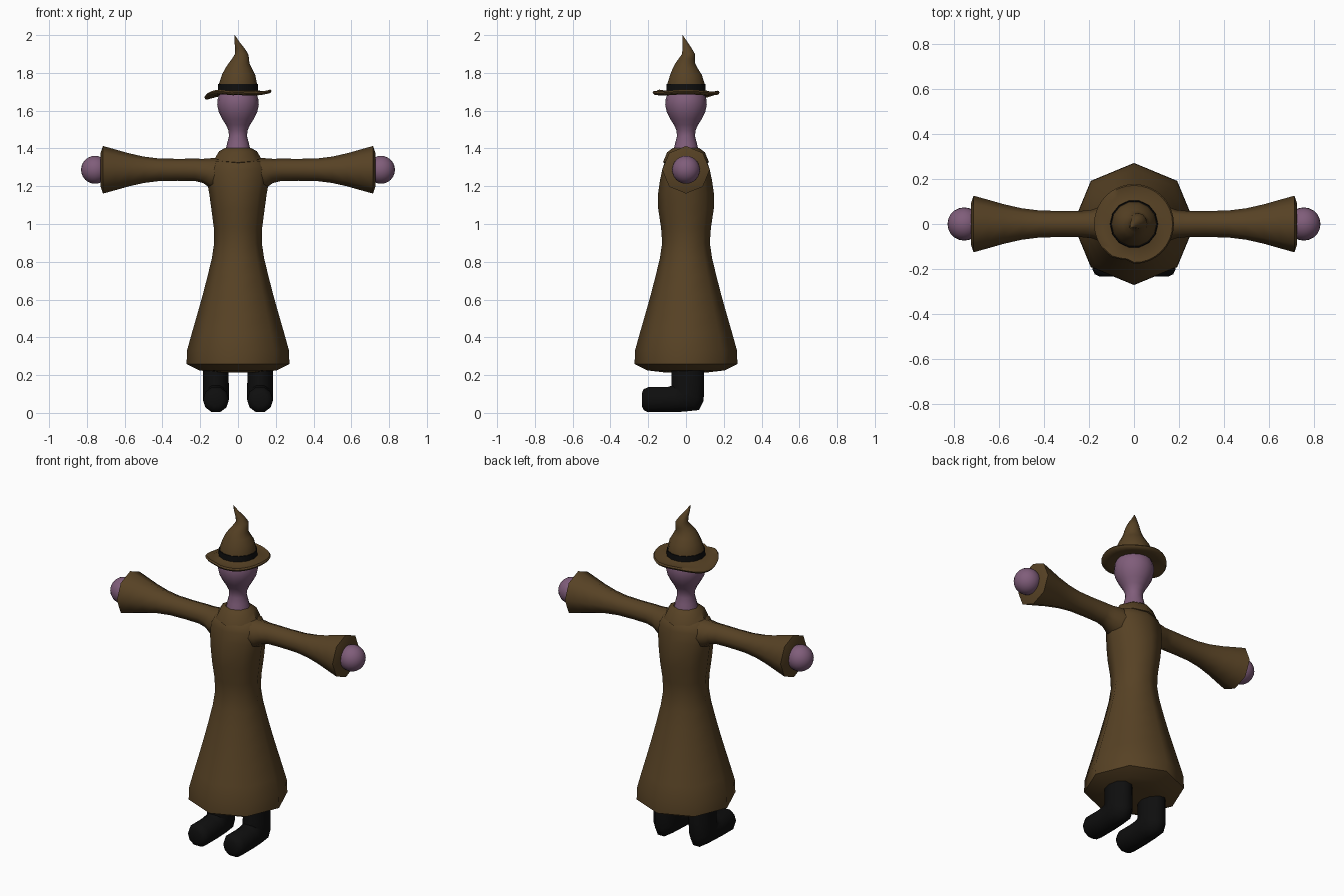
import bpy, bmesh, math
from mathutils import Vector


def material(name, rgb):
    m = bpy.data.materials.new(name)
    m.diffuse_color = (*rgb, 1)
    return m


BROWN = material("brown_cloth", (0.095, 0.054, 0.018))
PURPLE = material("purple_skin", (0.215, 0.110, 0.195))
BLACK = material("black_leather", (0.0045, 0.0045, 0.0045))


def ring(center, u, v, sides):
    """Ellipse of points around center spanned by half-axes u and v."""
    c, u, v = Vector(center), Vector(u), Vector(v)
    return [c + u * math.cos(a) + v * math.sin(a)
            for a in (2 * math.pi * i / sides for i in range(sides))]


def loft(name, rings, mat, angle=60, closed=False):
    """Skin a list of rings, capping the ends or joining them into a loop."""
    bm = bmesh.new()
    rows = [[bm.verts.new(p) for p in r] for r in rings]
    n = len(rows[0])
    pairs = list(zip(rows, rows[1:]))
    if closed:
        pairs.append((rows[-1], rows[0]))
    else:
        bm.faces.new(rows[0])
        bm.faces.new(rows[-1])
    for a, b in pairs:
        for i in range(n):
            j = (i + 1) % n
            bm.faces.new((a[i], a[j], b[j], b[i]))
    bmesh.ops.recalc_face_normals(bm, faces=bm.faces)
    me = bpy.data.meshes.new(name)
    bm.to_mesh(me)
    bm.free()
    ob = bpy.data.objects.new(name, me)
    bpy.context.collection.objects.link(ob)
    me.materials.append(mat)
    bpy.ops.object.select_all(action='DESELECT')
    ob.select_set(True)
    bpy.context.view_layer.objects.active = ob
    bpy.ops.object.shade_smooth_by_angle(angle=math.radians(angle))
    return ob


def upright(profile, sides):
    """Horizontal rings from (z, rx, ry) or (z, rx, ry, cx, cy)."""
    out = []
    for z, rx, ry, *c in profile:
        cx, cy = c or (0, 0)
        out.append(ring((cx, cy, z), (rx, 0, 0), (0, ry, 0), sides))
    return out


# Robe: eight-sided, flared skirt with a tucked-under hem
loft("robe", upright([
    (0.215, 0.12, 0.12), (0.225, 0.205, 0.205), (0.258, 0.272, 0.272),
    (0.33, 0.270, 0.270), (0.42, 0.245, 0.245), (0.52, 0.216, 0.216),
    (0.62, 0.188, 0.188), (0.72, 0.162, 0.162), (0.82, 0.138, 0.138),
    (0.90, 0.126, 0.126), (0.98, 0.128, 0.132), (1.08, 0.141, 0.147),
    (1.16, 0.152, 0.148), (1.23, 0.165, 0.138), (1.29, 0.166, 0.125),
    (1.33, 0.145, 0.112), (1.35, 0.09, 0.085)], 8), BROWN)

# Collar: faceted flare dipping at front and back
collar = []
for r, z, dip in ((0.09, 1.335, 0.02), (0.122, 1.348, 0.022),
                  (0.10, 1.385, 0.005), (0.07, 1.402, 0), (0.05, 1.385, 0)):
    pts = ring((0, 0, z), (r, 0, 0), (0, r, 0), 8)
    collar.append([p - Vector((0, 0, dip * abs(p.y) / r)) for p in pts])
loft("collar", collar, BROWN, 45)

# Neck and head in one turned shape
loft("head", upright([(z, r, r) for z, r in (
    (1.34, 0.078), (1.39, 0.066), (1.43, 0.057), (1.465, 0.048),
    (1.495, 0.050), (1.525, 0.064), (1.555, 0.083), (1.59, 0.101),
    (1.63, 0.110), (1.665, 0.107), (1.70, 0.092), (1.72, 0.07))], 16), PURPLE)

for side, s in (("left", 1), ("right", -1)):
    # Sleeve flaring to the cuff
    sleeve = [ring((s * x, 0, z), (0, r, 0), (0, 0, r), 8) for x, r, z in (
        (0.08, 0.088, 1.262), (0.15, 0.078, 1.270), (0.185, 0.064, 1.281),
        (0.23, 0.059, 1.287), (0.32, 0.058, 1.287), (0.42, 0.060, 1.287),
        (0.50, 0.070, 1.287), (0.58, 0.088, 1.287), (0.65, 0.108, 1.287),
        (0.715, 0.126, 1.287), (0.727, 0.09, 1.287), (0.728, 0.03, 1.287))]
    loft(side + "_sleeve", sleeve, BROWN)

    # Round hand
    bpy.ops.mesh.primitive_uv_sphere_add(
        segments=20, ring_count=12, radius=0.074, location=(s * 0.757, 0, 1.287))
    hand = bpy.context.object
    hand.name = side + "_hand"
    hand.data.materials.append(PURPLE)
    bpy.ops.object.shade_smooth()

    # Boot: shaft bending forward into the foot
    # each ring: centre y, z, then half-axis in the side plane (y, z)
    boot = [ring((s * 0.117, y, z), (w, 0, 0), (0, ay, az), 10)
            for y, z, w, ay, az in (
        (0.010, 0.300, 0.068, 0.090, 0.0),
        (0.010, 0.160, 0.068, 0.090, 0.0),
        (0.008, 0.105, 0.069, 0.090, -0.042),
        (-0.002, 0.080, 0.069, 0.075, -0.068),
        (-0.050, 0.073, 0.069, 0.040, -0.070),
        (-0.100, 0.070, 0.069, 0.0, -0.070),
        (-0.200, 0.070, 0.069, 0.0, -0.070),
        (-0.224, 0.070, 0.058, 0.0, -0.058),
        (-0.234, 0.070, 0.036, 0.0, -0.036))]
    loft(side + "_boot", boot, BLACK)


# Hat brim: wavy disc, drooping on one side with a notch at the front
def brim_ring(r, z, weight):
    pts = []
    for i in range(32):
        a = 2 * math.pi * i / 32
        droop = 0.026 * max(0, -math.cos(a + 0.35)) ** 3
        lift = 0.006 * math.cos(3 * a)
        notch = math.exp(-((a - 4.45) / 0.16) ** 2)
        rr = r - 0.016 * notch * weight
        pts.append(Vector((rr * math.cos(a), rr * math.sin(a),
                           z + weight * (lift - droop - 0.008 * notch))))
    return pts


loft("hat_brim", [brim_ring(*v) for v in (
    (0.085, 1.688, 0), (0.14, 1.683, 0.5), (0.172, 1.688, 1), (0.178, 1.698, 1),
    (0.172, 1.706, 1), (0.14, 1.699, 0.5), (0.10, 1.708, 0))], BROWN, closed=True)

# Hat crown with a crooked tip
loft("hat_crown", upright([
    (1.69, 0.104, 0.104), (1.745, 0.100, 0.100), (1.79, 0.088, 0.086, 0.003, 0),
    (1.825, 0.070, 0.067, 0.003, -0.004), (1.85, 0.055, 0.054, 0.005, -0.004),
    (1.875, 0.045, 0.044, 0.014, 0.004), (1.90, 0.035, 0.035, 0.019, 0.013),
    (1.93, 0.025, 0.025, 0.010, 0.006), (1.965, 0.013, 0.013, -0.006, -0.006),
    (2.00, 0.001, 0.001, -0.018, -0.018)], 14), BROWN)

# Hat band
loft("hat_band", upright([
    (1.708, 0.098, 0.098), (1.708, 0.107, 0.107),
    (1.740, 0.105, 0.105), (1.740, 0.096, 0.096)], 14), BLACK, closed=True)
